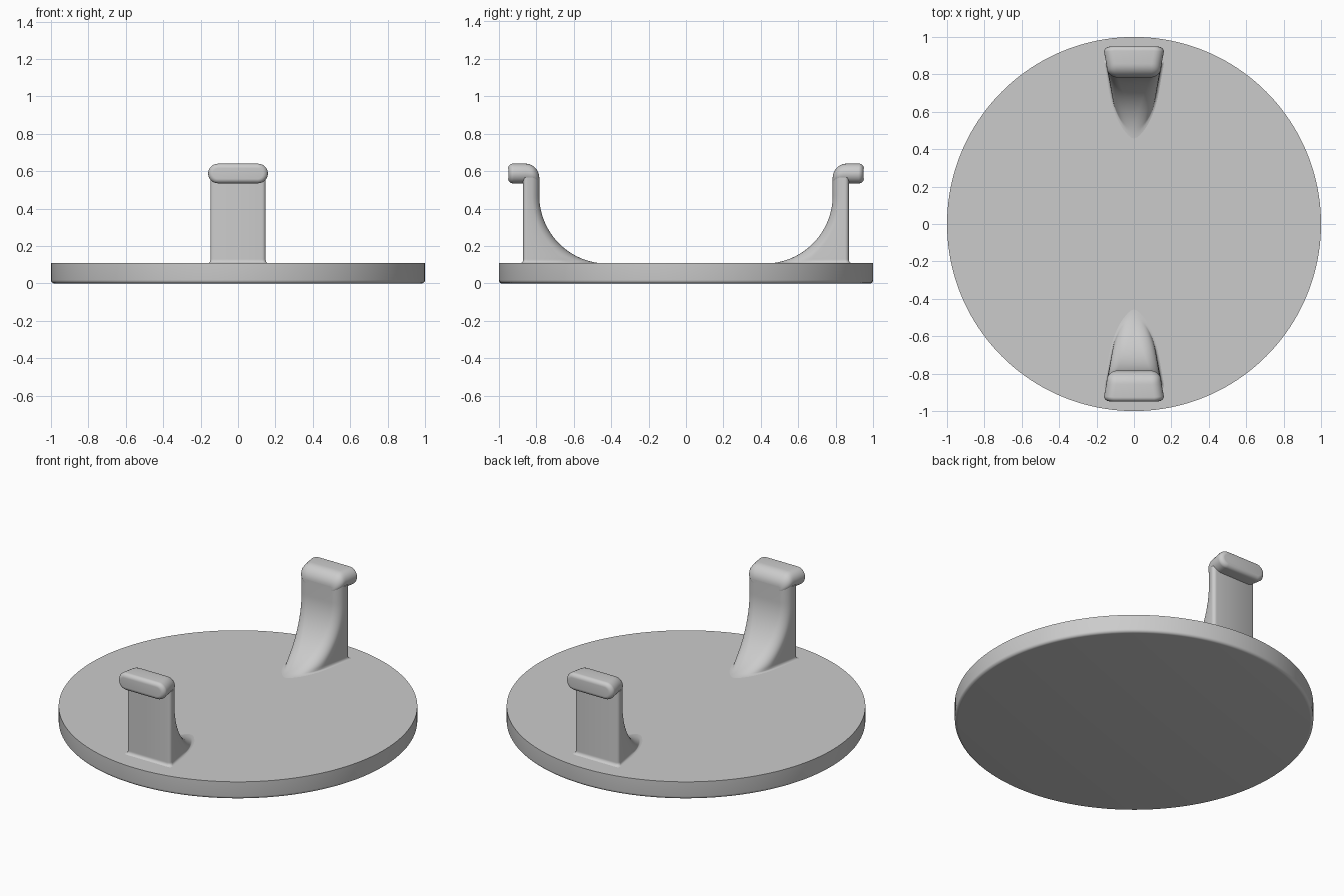
import bpy, bmesh, math
from math import sin, cos, pi, sqrt

cube = bpy.data.objects.get("Cube")
if cube:
    bpy.data.objects.remove(cube, do_unlink=True)

FLOOR = 0.108      # top of the base plate
OUTER = 0.87       # outer face of each stem
ARC_Y, ARC_Z, ARC_R = 0.42, 0.47, 0.364

grey = bpy.data.materials.new("plain grey")
grey.use_nodes = True
grey.diffuse_color = (0.6, 0.6, 0.6, 1)
grey.node_tree.nodes["Principled BSDF"].inputs["Base Color"].default_value = (0.6, 0.6, 0.6, 1)


def finish(name, bm, angle=40):
    bmesh.ops.recalc_face_normals(bm, faces=bm.faces)
    mesh = bpy.data.meshes.new(name)
    bm.to_mesh(mesh)
    bm.free()
    obj = bpy.data.objects.new(name, mesh)
    bpy.context.collection.objects.link(obj)
    mesh.materials.append(grey)
    bpy.ops.object.select_all(action='DESELECT')
    obj.select_set(True)
    bpy.context.view_layer.objects.active = obj
    bpy.ops.object.shade_smooth_by_angle(angle=math.radians(angle))
    return obj


def loft(name, rings, side):
    """Skin closed rings of equal length; side = 1 or -1 picks back or front."""
    bm = bmesh.new()
    loops = [[bm.verts.new((x, y * side, z)) for x, y, z in ring] for ring in rings]
    n = len(loops[0])
    for a, b in zip(loops, loops[1:]):
        for i in range(n):
            j = (i + 1) % n
            bm.faces.new((a[i], a[j], b[j], b[i]))
    bm.faces.new(loops[0])
    bm.faces.new(loops[-1])
    return finish(name, bm)


def half_width(y):
    return 0.148 - 0.17 * (OUTER - y)


def stem_ring(z, inner, ry, rx, flare):
    """Horizontal slice: small outer corners, tapering sides, round inner corners."""
    outer, r = OUTER + flare, 0.02
    ry = min(ry, (outer - inner) * 0.8)
    half = []
    for i in range(6):
        a = pi / 2 * i / 5
        y = outer - r * (1 - cos(a))
        half.append((half_width(OUTER) + flare - r * (1 - sin(a)), y, z))
    for i in range(13):
        a = pi / 2 * i / 12
        y = inner + ry * (1 - sin(a))
        w = half_width(y) + flare * cos(a)
        half.append((w - min(rx, w) * (1 - cos(a)), y, z))
    return half + [(-x, y, z) for x, y, z in reversed(half) if x > 1e-4]


def stem(name, side):
    rings = []
    steps = 36
    for i in range(steps + 1):
        a = 0.03 + (pi / 2 - 0.03) * i / steps
        z = ARC_Z - ARC_R * cos(a)
        u = min(1, max(0, (z - FLOOR) / 0.018))
        flare = 0.016 * (1 - sqrt(1 - (1 - u) ** 2))
        rx = 0.045 + 0.045 * cos(a) ** 2
        rings.append(stem_ring(z, ARC_Y + ARC_R * sin(a), min(0.045 / sin(a), 0.25), rx, flare))
    rings.append(stem_ring(0.565, ARC_Y + ARC_R, 0.045, 0.045, 0))
    return loft(name, rings, side)


def lip_ring(y, w, low, high):
    """Upright slice: a bar with fully rounded ends and a gently bowed face."""
    mid, h = (low + high) / 2, (high - low) / 2
    ring = []
    for s in (1, -1):
        for i in range(13):
            a = -pi / 2 + pi * i / 12
            x = s * (w - h + h * cos(a))
            ring.append((x, y - 0.4 * x * x * max(0, (y - 0.8) / 0.15), mid + s * h * sin(a)))
    return ring


def lip(name, side):
    start, end, low, high = 0.784, 0.955, 0.535, 0.64
    r_in, r_out = 0.075, 0.025
    rings = []
    # rounded shoulder above the stem
    for i in range(11):
        a = pi / 2 * i / 10
        y = start + r_in * (1 - cos(a))
        t = min(1, (y - start) / 0.045)
        w = 0.138 + 0.13 * (y - start) - 0.045 * (1 - sqrt(1 - (1 - t) ** 2))
        rings.append(lip_ring(y, w, low, high - r_in + r_in * sin(a)))
    # rounded outer end
    for i in range(9):
        a = pi / 2 * i / 8
        d = r_out * (1 - cos(a))
        rings.append(lip_ring(end - r_out + r_out * sin(a), 0.16 - d, low + d, high - d))
    return loft(name, rings, side)


# Round base plate with a softened bottom edge
bm = bmesh.new()
bmesh.ops.create_cone(bm, cap_ends=True, segments=160, radius1=1, radius2=1, depth=FLOOR)
bmesh.ops.translate(bm, verts=bm.verts, vec=(0, 0, FLOOR / 2))
rim = [e for e in bm.edges if all(v.co.z < 0.001 for v in e.verts)]
bmesh.ops.bevel(bm, geom=rim, offset=0.018, segments=5, profile=0.5, affect='EDGES')
finish("base_plate", bm)

# Two facing hooks
for label, side in (("front", -1), ("back", 1)):
    stem(label + "_hook_stem", side)
    lip(label + "_hook_lip", side)
